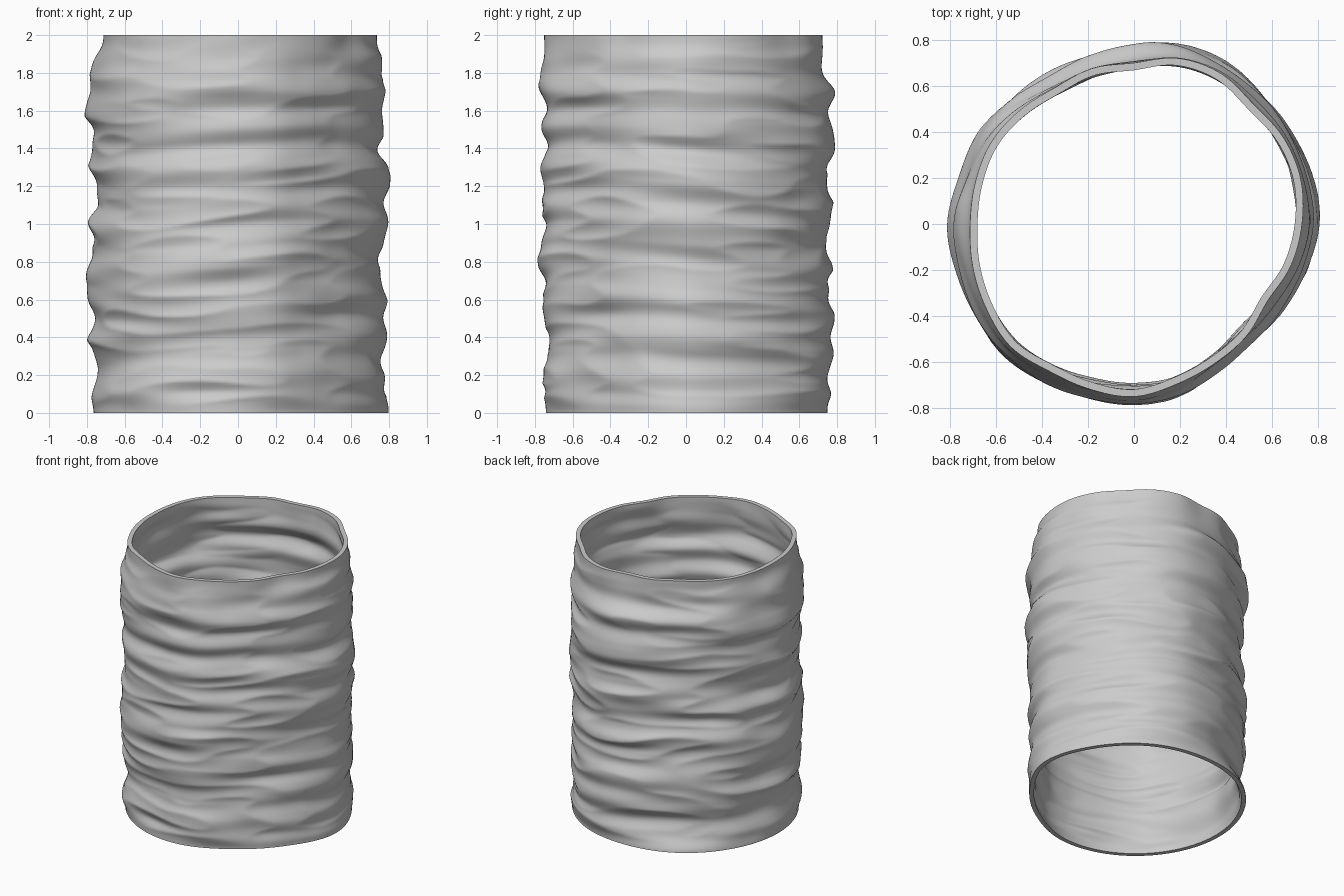
import bpy, bmesh, math
from mathutils import Vector, noise

if "Cube" in bpy.data.objects:
    bpy.data.objects.remove(bpy.data.objects["Cube"])

SIDES, ROWS, WALL = 180, 180, 0.032

# Wall radius every 0.1 in height, bottom to top, at the four compass directions
RIGHT = [.80, .77, .77, .75, .785, .76, .785, .76, .74, .77, .795,
         .77, .795, .785, .75, .77, .76, .77, .75, .77, .73]
BACK = [.74, .75, .73, .76, .75, .77, .74, .74, .77, .73, .74,
        .76, .74, .73, .77, .77, .74, .775, .72, .72, .72]
LEFT = [.77, .78, .74, .76, .795, .76, .80, .80, .78, .76, .79,
        .74, .75, .78, .77, .77, .81, .79, .775, .77, .72]
FRONT = [.76, .75, .76, .73, .72, .75, .75, .75, .78, .765, .75,
         .76, .75, .765, .73, .77, .74, .775, .76, .755, .75]
# Widest radius around the tube every 15 degrees, starting at +x
GIRTH = [.81, .805, .805, .81, .825, .82, .79, .765, .75, .76, .785, .79,
         .81, .805, .81, .815, .80, .785, .785, .78, .75, .735, .755, .785]
# Top rim radius every 15 degrees, bottom rim radius every 30 degrees
TOP_RIM = [.73, .75, .75, .735, .755, .745, .70, .70, .685, .70, .715, .713,
           .712, .725, .74, .756, .738, .743, .75, .72, .70, .69, .67, .705]
BOTTOM_RIM = [.795, .775, .765, .75, .76, .76, .765, .765, .76, .74, .70, .72]


def sample(values, t, closed=False):
    """Smooth interpolation through evenly spaced values."""
    i = math.floor(t)
    f = t - i
    n = len(values)
    pick = (lambda k: values[k % n]) if closed else (lambda k: values[min(max(k, 0), n - 1)])
    a, b, c, d = (pick(i + k) for k in (-1, 0, 1, 2))
    return b + 0.5 * f * (c - a + f * (2 * a - 5 * b + 4 * c - d + f * (3 * (b - c) + d - a)))


def around(values, angle):
    return sample(values, angle / math.tau * len(values), True)


def ease(t):
    t = min(max(t, 0), 1)
    return t * t * (3 - 2 * t)


def radius(angle, z):
    c, s = math.cos(angle), math.sin(angle)
    # folds drift up and down a little around the tube
    drift = 0.03 * math.sin(2 * angle) * math.sin(math.pi * z / 2)
    t = (z + drift) * 10
    side = sample(RIGHT if c > 0 else LEFT, t) - .77
    face = sample(BACK if s > 0 else FRONT, t) - .75
    r = around(GIRTH, angle) - 0.035 + side * c * c + face * s * s
    # horizontal wrinkles, strongest between the compass directions
    diagonal = 0.3 + 0.7 * math.sin(2 * angle) ** 2
    r += 0.024 * diagonal * noise.noise(Vector((1.5 * c, 1.5 * s, z * 5 + 3)))
    ridge = abs(noise.noise(Vector((1.4 * c + 7, 1.4 * s, (z + drift) * 9))))
    r += 0.028 * (0.22 - ridge)
    # blend into the rim shapes at both ends
    k = ease((z - 1.8) / 0.2)
    r = r * (1 - k) + k * around(TOP_RIM, angle)
    k = ease((0.12 - z) / 0.12)
    return r * (1 - k) + k * around(BOTTOM_RIM, angle)


bm = bmesh.new()


def wall(offset):
    rows = []
    for j in range(ROWS + 1):
        z = 2 * j / ROWS
        ring = []
        for i in range(SIDES):
            a = math.tau * i / SIDES
            r = radius(a, z) - offset
            ring.append(bm.verts.new((r * math.cos(a), r * math.sin(a), z)))
        rows.append(ring)
    return rows


def bridge(a, b):
    for i in range(SIDES):
        k = (i + 1) % SIDES
        bm.faces.new((a[i], a[k], b[k], b[i]))


# Outer and inner walls, closed by flat rims at both ends
outer, inner = wall(0), wall(WALL)
for j in range(ROWS):
    bridge(outer[j], outer[j + 1])
    bridge(inner[j + 1], inner[j])
bridge(outer[-1], inner[-1])
bridge(inner[0], outer[0])

mesh = bpy.data.meshes.new("wrinkled_tube")
bm.to_mesh(mesh)
bm.free()
tube = bpy.data.objects.new("wrinkled_tube", mesh)
bpy.context.collection.objects.link(tube)

grey = bpy.data.materials.new("light grey")
grey.diffuse_color = (0.6, 0.6, 0.6, 1)
grey.use_nodes = True
grey.node_tree.nodes["Principled BSDF"].inputs["Base Color"].default_value = grey.diffuse_color
mesh.materials.append(grey)

bpy.context.view_layer.objects.active = tube
tube.select_set(True)
bpy.ops.object.shade_smooth_by_angle(angle=math.radians(50))
